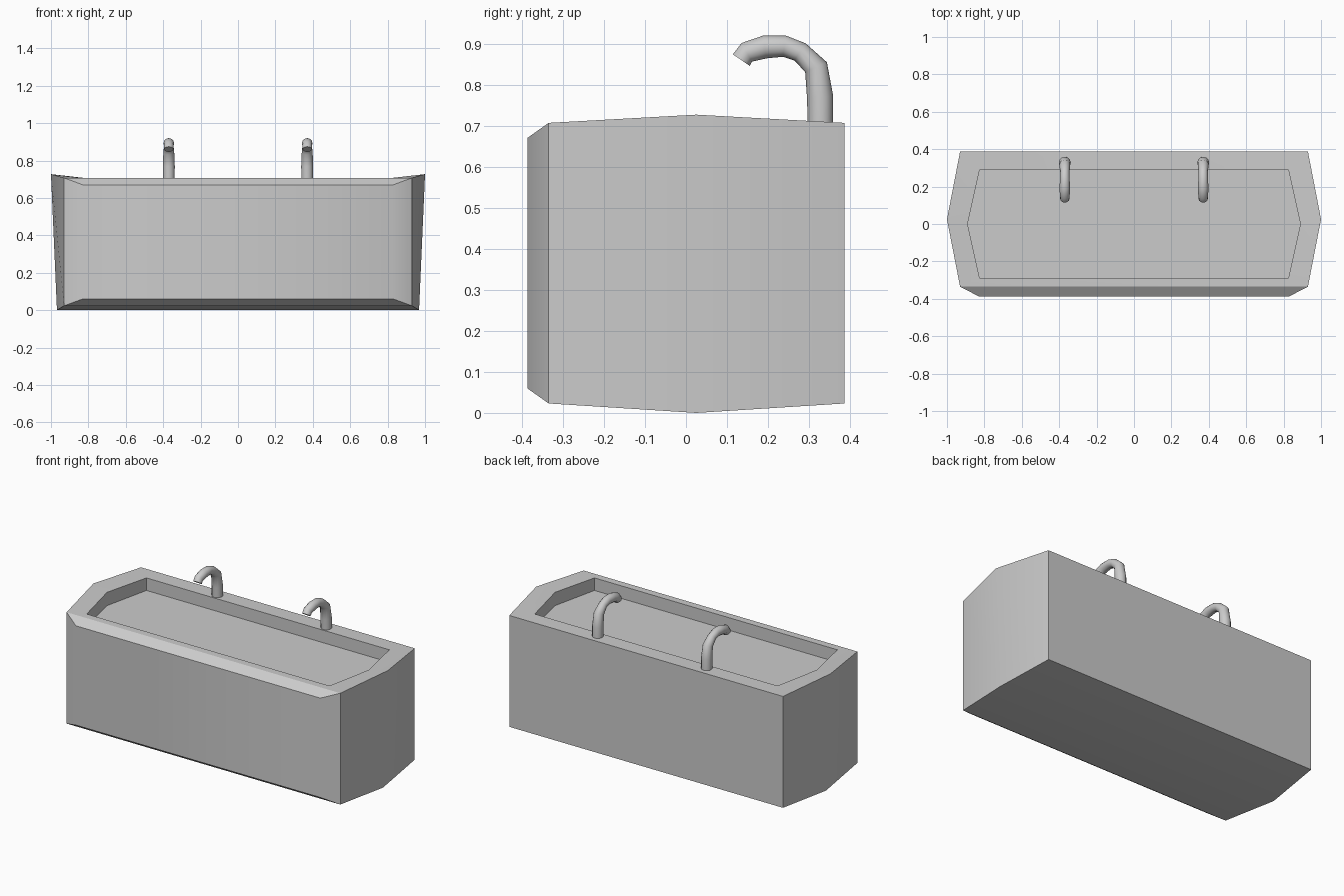
import bpy, bmesh, math
from mathutils import Vector

if "Cube" in bpy.data.objects:
    bpy.data.objects.remove(bpy.data.objects["Cube"])


def finish(bm, name, angle):
    bmesh.ops.recalc_face_normals(bm, faces=bm.faces)
    me = bpy.data.meshes.new(name)
    bm.to_mesh(me)
    bm.free()
    ob = bpy.data.objects.new(name, me)
    bpy.context.collection.objects.link(ob)
    bpy.ops.object.select_all(action='DESELECT')
    ob.select_set(True)
    bpy.context.view_layer.objects.active = ob
    bpy.ops.object.shade_smooth_by_angle(angle=math.radians(angle))
    return ob


def ring(bm, half):
    """Closed six-point ring from the right half (back, middle, front)."""
    pts = half + [(-x, y, z) for x, y, z in reversed(half)]
    return [bm.verts.new(p) for p in pts]


def bridge(bm, a, b, skip=()):
    n = len(a)
    for i in range(n):
        if i not in skip:
            j = (i + 1) % n
            bm.faces.new((a[i], a[j], b[j], b[i]))


# Trough body: bottom, outer rim, inner rim and basin floor rings
bm = bmesh.new()
bottom = ring(bm, [(.93, .387, .023), (.968, .025, 0), (.93, -.335, .023)])
top = ring(bm, [(.93, .387, .707), (1, .025, .727), (.93, -.335, .707)])
inner = ring(bm, [(.825, .29, .707), (.89, 0, .712), (.825, -.29, .707)])
floor = ring(bm, [(.825, .29, .63), (.89, 0, .63), (.825, -.29, .63)])
bridge(bm, bottom, top, skip=(2,))
bridge(bm, top, inner)
bridge(bm, inner, floor)
bm.faces.new(floor)
b = bottom
bm.faces.new((b[0], b[1], b[4], b[5]))
bm.faces.new((b[1], b[2], b[3], b[4]))

# Raised front panel with chamfered border
frame = [bottom[2], bottom[3], top[3], top[2]]
panel = [bm.verts.new((x, -.387, z)) for x, z in
         ((.83, .06), (-.83, .06), (-.83, .67), (.83, .67))]
bridge(bm, frame, panel)
bm.faces.new(panel)
finish(bm, "trough_body", 30)

# Tap spout path: y, z, radius
PATH = [(.328, .69, .031), (.327, .77, .032), (.317, .843, .029),
        (.278, .88, .025), (.24, .894, .026), (.192, .892, .028),
        (.148, .879, .026), (.135, .86, .025)]


def tap(name, x, sides=12):
    bm = bmesh.new()
    pts = [Vector((x, y, z)) for y, z, r in PATH]
    rings = []
    for i, p in enumerate(pts):
        t = (pts[min(i + 1, len(pts) - 1)] - pts[max(i - 1, 0)]).normalized()
        side = Vector((1, 0, 0))
        up = t.cross(side)
        r = PATH[i][2]
        rings.append([bm.verts.new(p + r * (math.cos(a) * side + math.sin(a) * up))
                      for a in (k * math.tau / sides for k in range(sides))])
    for a, b in zip(rings, rings[1:]):
        bridge(bm, a, b)
    bm.faces.new(rings[0])
    bm.faces.new(rings[-1])
    finish(bm, name, 45)


tap("left_tap", -.37)
tap("right_tap", .37)
